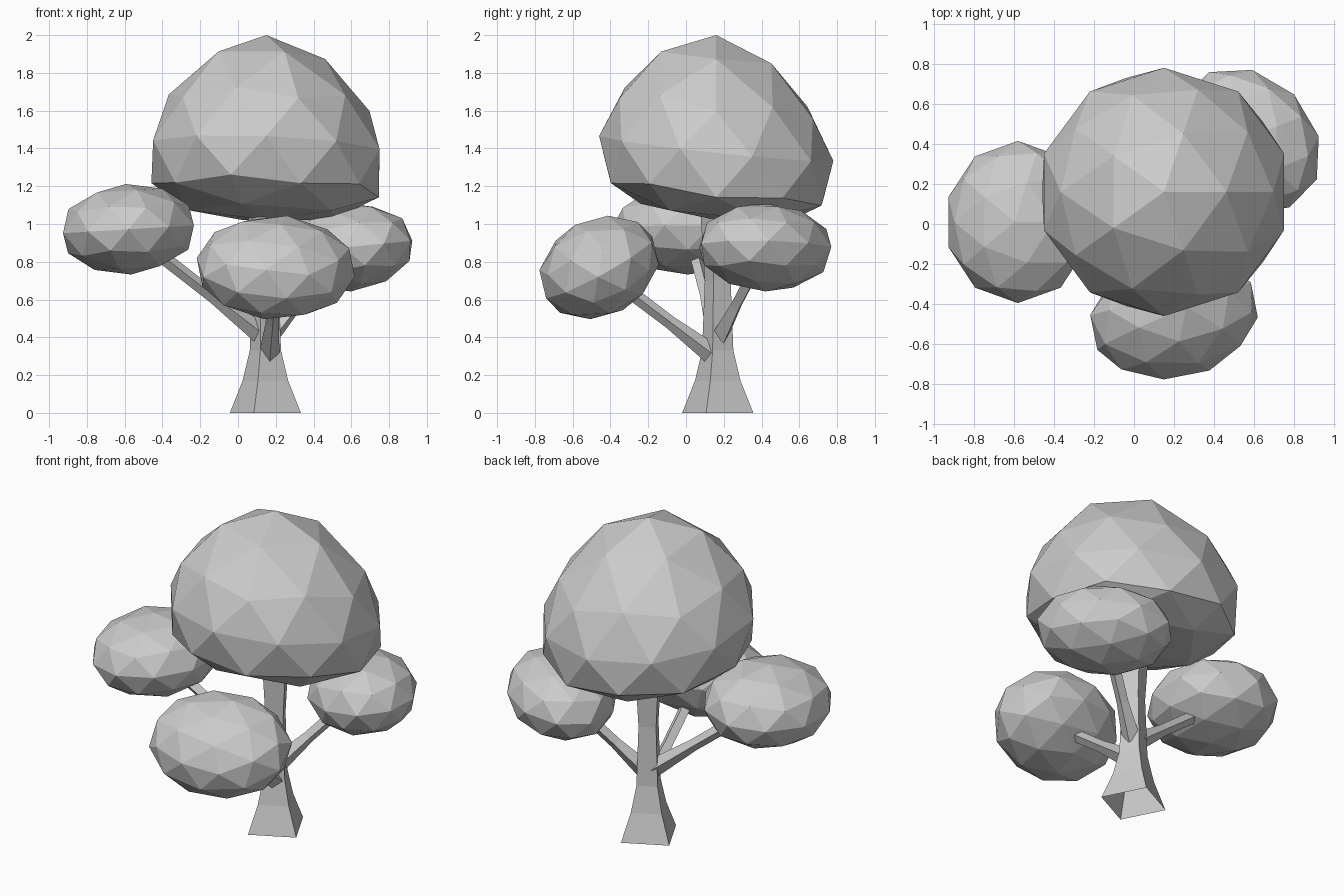
import bpy, bmesh, math
from mathutils import Euler, Matrix, Vector

if "Cube" in bpy.data.objects:
    bpy.data.objects.remove(bpy.data.objects["Cube"], do_unlink=True)

GREY = (0.6, 0.6, 0.6, 1.0)
material = bpy.data.materials.new("plain_grey")
material.use_nodes = True
material.diffuse_color = GREY
material.node_tree.nodes["Principled BSDF"].inputs["Base Color"].default_value = GREY


def finish(name, bm):
    bmesh.ops.recalc_face_normals(bm, faces=bm.faces)
    mesh = bpy.data.meshes.new(name)
    bm.to_mesh(mesh)
    bm.free()
    mesh.materials.append(material)
    obj = bpy.data.objects.new(name, mesh)
    bpy.context.collection.objects.link(obj)
    return obj


def dome(p):
    """Slightly conical top, flattened and widened underside, gentle lean."""
    x, y, z = p
    if z < 0:
        spread = 1 + 0.4 * z * z
        z *= 0.88 + 0.25 * z
    else:
        spread = 1 - 0.07 * z
        z -= 0.33 * z * (1 - z)
    x, y = x * spread, y * spread
    return Vector((x, y, z - 0.04 * x - 0.11 * y))


def crown(name, centre, size, turn=(0, 0, 0), shape=Vector):
    """Faceted leaf ball, shaped, stretched and turned."""
    bm = bmesh.new()
    bmesh.ops.create_icosphere(bm, subdivisions=2, radius=1)
    place = Matrix.LocRotScale(Vector(centre), Euler(turn), Vector(size))
    for v in bm.verts:
        v.co = place @ shape(v.co)
    return finish(name, bm)


def loft(name, rings, angle, capped=True):
    """Four-sided limb through rings of (centre, radius), square to its axis."""
    bm = bmesh.new()
    axis = Vector(rings[-1][0]) - Vector(rings[0][0])
    turn = axis.to_track_quat("Z", "Y") if axis.xy.length > 0.01 else Matrix.Identity(3)
    loops = []
    for centre, radius in rings:
        loop = []
        for k in range(4):
            a = angle + k * math.pi / 2
            corner = Vector((math.cos(a), math.sin(a), 0)) * radius
            loop.append(bm.verts.new(Vector(centre) + turn @ corner))
        loops.append(loop)
    for low, high in zip(loops, loops[1:]):
        for k in range(4):
            n = (k + 1) % 4
            bm.faces.new((low[k], low[n], high[n], high[k]))
    if capped:
        bm.faces.new(loops[-1])
    return finish(name, bm)


# Trunk: flared, slightly turned square column, open at the foot
trunk_profile = [(0, 0.198), (0.17, 0.127), (0.33, 0.087), (0.7, 0.072), (1.12, 0.1)]
loft("trunk", [((0.145, 0.168, z), r) for z, r in trunk_profile],
     math.radians(-18), capped=False)

# Branches: thick at the trunk, thin at the leaves
branches = {
    "front_branch": ((0.165, 0.14, 0.31), (0.2, -0.35, 0.68)),
    "right_branch": ((0.12, 0.16, 0.42), (-0.43, 0.05, 0.85)),
    "left_branch": ((0.17, 0.18, 0.41), (0.48, 0.37, 0.77)),
}
for name, (start, end) in branches.items():
    middle = Vector(start).lerp(Vector(end), 0.45)
    loft(name, [(start, 0.055), (middle, 0.035), (end, 0.036)], 0)

# Leaf crowns
crown("top_crown", (0.15, 0.16, 1.4), (0.63, 0.62, 0.6), shape=dome)
crown("right_crown", (-0.58, 0.01, 0.972), (0.365, 0.405, 0.24), (0, -0.06, 0))
crown("front_crown", (0.2, -0.46, 0.77), (0.43, 0.33, 0.26), (0.52, 0, 0.2))
crown("left_crown", (0.575, 0.42, 0.877), (0.4, 0.32, 0.235), (0.07, -0.07, -0.785))
